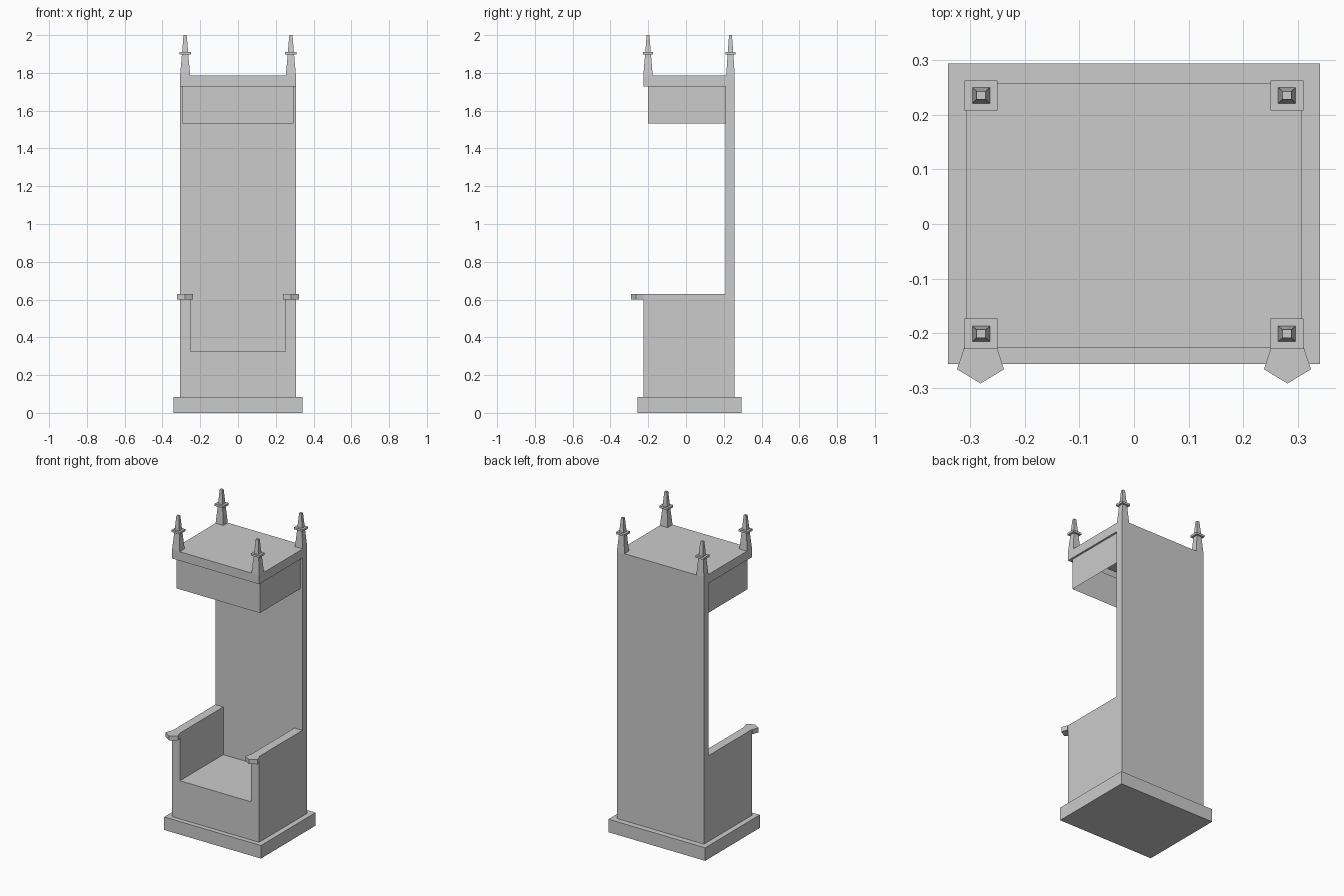
import bpy, bmesh

if "Cube" in bpy.data.objects:
    bpy.data.objects.remove(bpy.data.objects["Cube"])


def make(name, verts, faces):
    me = bpy.data.meshes.new(name)
    me.from_pydata(verts, [], faces)
    bm = bmesh.new()
    bm.from_mesh(me)
    bmesh.ops.recalc_face_normals(bm, faces=bm.faces)
    bm.to_mesh(me)
    bm.free()
    ob = bpy.data.objects.new(name, me)
    bpy.context.collection.objects.link(ob)
    return ob


def loft(name, rings, cap_end=True):
    """Join equal-length closed rings of points, capping the ends."""
    n = len(rings[0])
    faces = [list(range(n))]
    for k in range(len(rings) - 1):
        for i in range(n):
            j = (i + 1) % n
            faces.append((k * n + i, k * n + j, k * n + n + j, k * n + n + i))
    if cap_end:
        faces.append([(len(rings) - 1) * n + i for i in range(n)])
    return make(name, [p for r in rings for p in r], faces)


def rect(cx, cy, hx, hy, z):
    return [(cx + sx * hx, cy + sy * hy, z)
            for sx, sy in ((-1, -1), (1, -1), (1, 1), (-1, 1))]


def box(name, x0, x1, y0, y1, z0, z1):
    c = ((x0 + x1) / 2, (y0 + y1) / 2, (x1 - x0) / 2, (y1 - y0) / 2)
    return loft(name, [rect(*c, z0), rect(*c, z1)])


W, FRONT, BACK = 0.307, -0.226, 0.258   # body half width and depth limits
PANEL = 0.21                            # front of the back panel
TOP = 1.785

# Plinth and tall back
box("plinth", -0.341, 0.341, -0.256, 0.294, 0, 0.083)
box("back_panel", -W, W, PANEL, BACK, 0.083, TOP)

# Seat with side walls: U profile run front to back
u = [(-W, 0.083), (W, 0.083), (W, 0.63), (0.251, 0.63),
     (0.251, 0.326), (-0.251, 0.326), (-0.251, 0.63), (-W, 0.63)]
loft("seat_and_arms", [[(x, y, z) for x, z in u] for y in (FRONT, PANEL)])

# Canopy: roof, edge band, overhang and thin hanging valance, open below
levels = [(W, FRONT, TOP), (W, FRONT, 1.728), (0.295, -0.2, 1.728), (0.295, -0.2, 1.531)]
verts, faces = [], [(0, 1, 2, 3)]
for x, y, z in levels:
    verts += [(-x, PANEL, z), (-x, y, z), (x, y, z), (x, PANEL, z)]
for k in range(len(levels) - 1):
    for i in range(3):
        a = k * 4 + i
        faces.append((a, a + 1, a + 5, a + 4))
make("canopy", verts, faces)

for side, sx in (("left", -1), ("right", 1)):
    # Pointed arm ends
    p = [(-0.03, FRONT), (-0.043, -0.266), (0, -0.292), (0.043, -0.266), (0.03, FRONT)]
    loft(side + "_arm_end", [[(sx * 0.281 + x, y, z) for x, y in p] for z in (0.6, 0.63)])
    # Tapered corner spires with collars
    for end, cy, hy in (("front", -0.201, 0.025), ("back", 0.2355, 0.0225)):
        cx = sx * 0.28
        loft(f"{end}_{side}_spire", [rect(cx, cy, 0.027, hy, TOP),
                                     rect(cx, cy, 0.0165, 0.015, 1.903),
                                     rect(cx, cy, 0.0085, 0.0075, 2.0)])
        box(f"{end}_{side}_collar", cx - 0.03, cx + 0.03,
            cy - 0.0275, cy + 0.0275, 1.897, 1.91)
